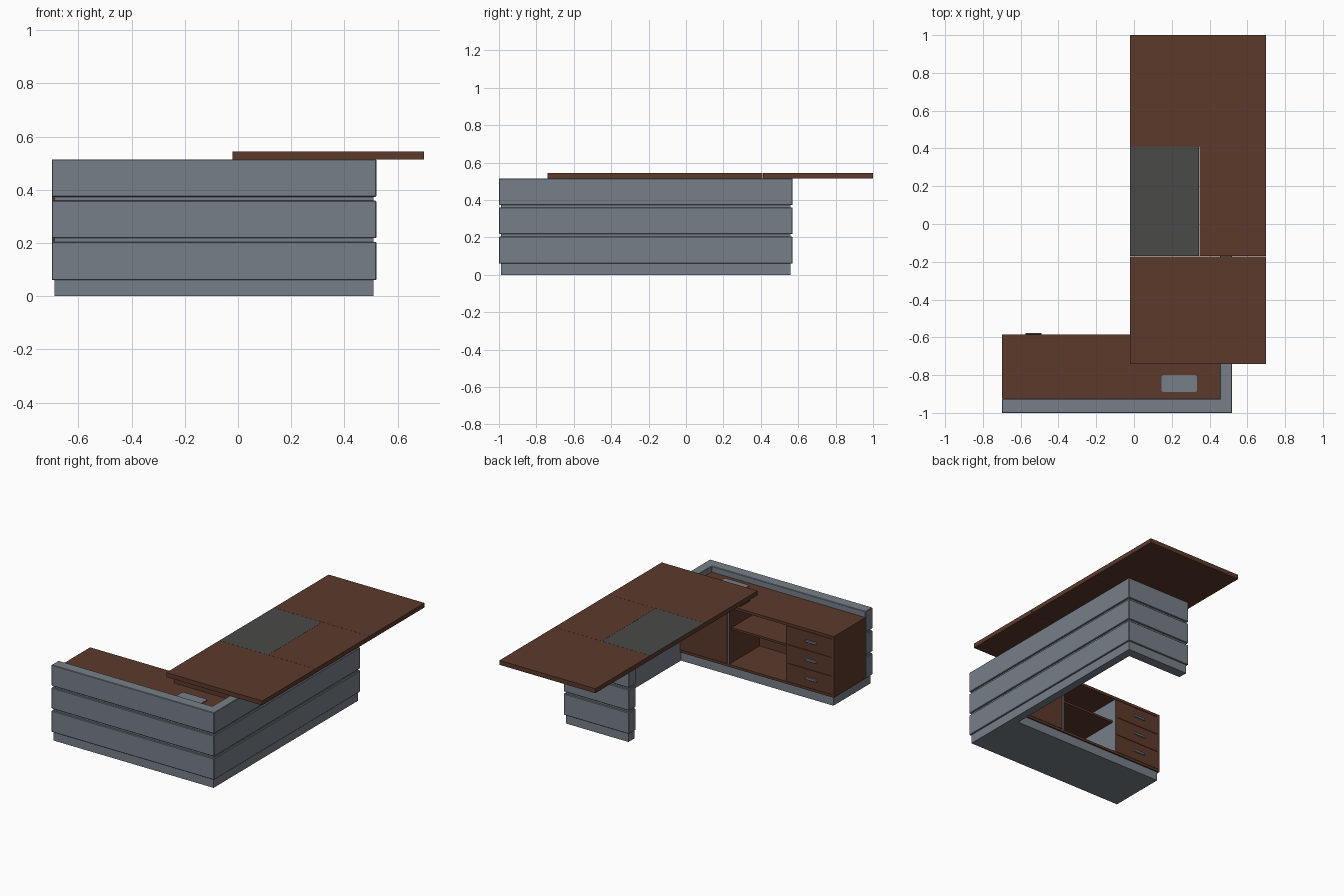
import bpy, bmesh

if "Cube" in bpy.data.objects:
    bpy.data.objects.remove(bpy.data.objects["Cube"])


def material(name, rgb):
    m = bpy.data.materials.new(name)
    m.diffuse_color = (*rgb, 1)
    m.use_nodes = True
    m.node_tree.nodes["Principled BSDF"].inputs["Base Color"].default_value = m.diffuse_color
    return m


GREY = material("slate_grey", (0.181, 0.212, 0.242))
WOOD = material("dark_wood", (0.107, 0.041, 0.024))
PAD = material("charcoal", (0.067, 0.067, 0.064))


def prism(name, pts, z0, z1, mat, bevel=0.0):
    """Extrude a flat outline from z0 to z1."""
    bm = bmesh.new()
    face = bm.faces.new([bm.verts.new((x, y, z0)) for x, y in pts])
    up = bmesh.ops.extrude_face_region(bm, geom=[face])
    bmesh.ops.translate(bm, vec=(0, 0, z1 - z0),
                        verts=[v for v in up["geom"] if isinstance(v, bmesh.types.BMVert)])
    bmesh.ops.recalc_face_normals(bm, faces=bm.faces)
    me = bpy.data.meshes.new(name)
    bm.to_mesh(me)
    bm.free()
    me.materials.append(mat)
    ob = bpy.data.objects.new(name, me)
    bpy.context.collection.objects.link(ob)
    if bevel:
        mod = ob.modifiers.new("bevel", "BEVEL")
        mod.width, mod.segments = bevel, 1
    return ob


def box(name, x, y, z, mat, bevel=0.0):
    pts = [(x[0], y[0]), (x[1], y[0]), (x[1], y[1]), (x[0], y[1])]
    return prism(name, pts, z[0], z[1], mat, bevel)


def wall_outline(i):
    """U-shaped wall plan; i insets the outer faces and the ends."""
    return [(-0.70 + i, -1 + i), (0.52 - i, -1 + i), (0.52 - i, 0.57 - i), (0.03 + i, 0.57 - i),
            (0.03 + i, 0.495), (0.455, 0.495), (0.455, -0.925), (-0.70 + i, -0.925)]


# Wall cladding: recessed core and plinth with three proud bands
prism("wall_core", wall_outline(0.01), 0.0, 0.51, GREY)
for n, (z0, z1) in enumerate([(0.06, 0.204), (0.218, 0.36), (0.373, 0.515)]):
    prism(f"wall_band_{n + 1}", wall_outline(0), z0, z1, GREY, 0.003)

# Cabinet carcass on its plinth
F, B = -0.585, -0.925
box("cabinet_plinth", (-0.69, 0.455), (B, F - 0.01), (0, 0.06), GREY)
box("cabinet_floor", (-0.70, 0.455), (B, F), (0.06, 0.076), WOOD)
box("cabinet_top", (-0.70, 0.455), (B, F), (0.457, 0.475), WOOD)
box("cabinet_back", (-0.69, 0.455), (B, B + 0.012), (0.076, 0.457), WOOD)
box("cabinet_side", (-0.70, -0.686), (B, F), (0.076, 0.457), WOOD)
box("drawer_partition", (-0.352, -0.338), (B + 0.012, F - 0.002), (0.076, 0.457), GREY)
box("door_partition", (0.088, 0.1), (B + 0.012, F - 0.004), (0.076, 0.457), WOOD)
box("door_edge_strip", (0.088, 0.1), (F - 0.004, F), (0.076, 0.457), GREY)
box("open_shelf", (-0.338, 0.088), (B + 0.012, F - 0.03), (0.30, 0.314), WOOD)
box("cabinet_door", (0.102, 0.453), (F - 0.018, F), (0.078, 0.455), WOOD)

# Drawers with bar handles
for n in range(3):
    z = 0.078 + n * 0.1265
    box(f"drawer_front_{n + 1}", (-0.685, -0.34), (F - 0.02, F), (z, z + 0.1235), WOOD)
    box(f"drawer_handle_{n + 1}", (-0.575, -0.49), (F, F + 0.009),
        (z + 0.054, z + 0.07), GREY, 0.002)

# Cable plate with clipped corners on the cabinet top
x0, x1, y0, y1, c = 0.145, 0.333, -0.89, -0.80, 0.008
prism("cable_plate", [(x0 + c, y0), (x1 - c, y0), (x1, y0 + c), (x1, y1 - c),
                      (x1 - c, y1), (x0 + c, y1), (x0, y1 - c), (x0, y0 + c)],
      0.475, 0.481, GREY)

# Desk top in sections, its inlaid pad and the spacer beneath
Z = (0.515, 0.545)
box("desk_top_front", (-0.02, 0.70), (-0.74, -0.171), Z, WOOD)
box("desk_top_back", (-0.02, 0.70), (0.411, 1.0), Z, WOOD)
box("desk_top_middle", (0.346, 0.70), (-0.17, 0.41), Z, WOOD)
box("desk_pad_base", (-0.02, 0.345), (-0.17, 0.41), (0.515, 0.540), WOOD)
box("desk_pad", (-0.02, 0.345), (-0.17, 0.41), (0.540, 0.545), PAD)
box("desk_spacer", (0.02, 0.45), (-0.715, -0.61), (0.475, 0.515), WOOD)
